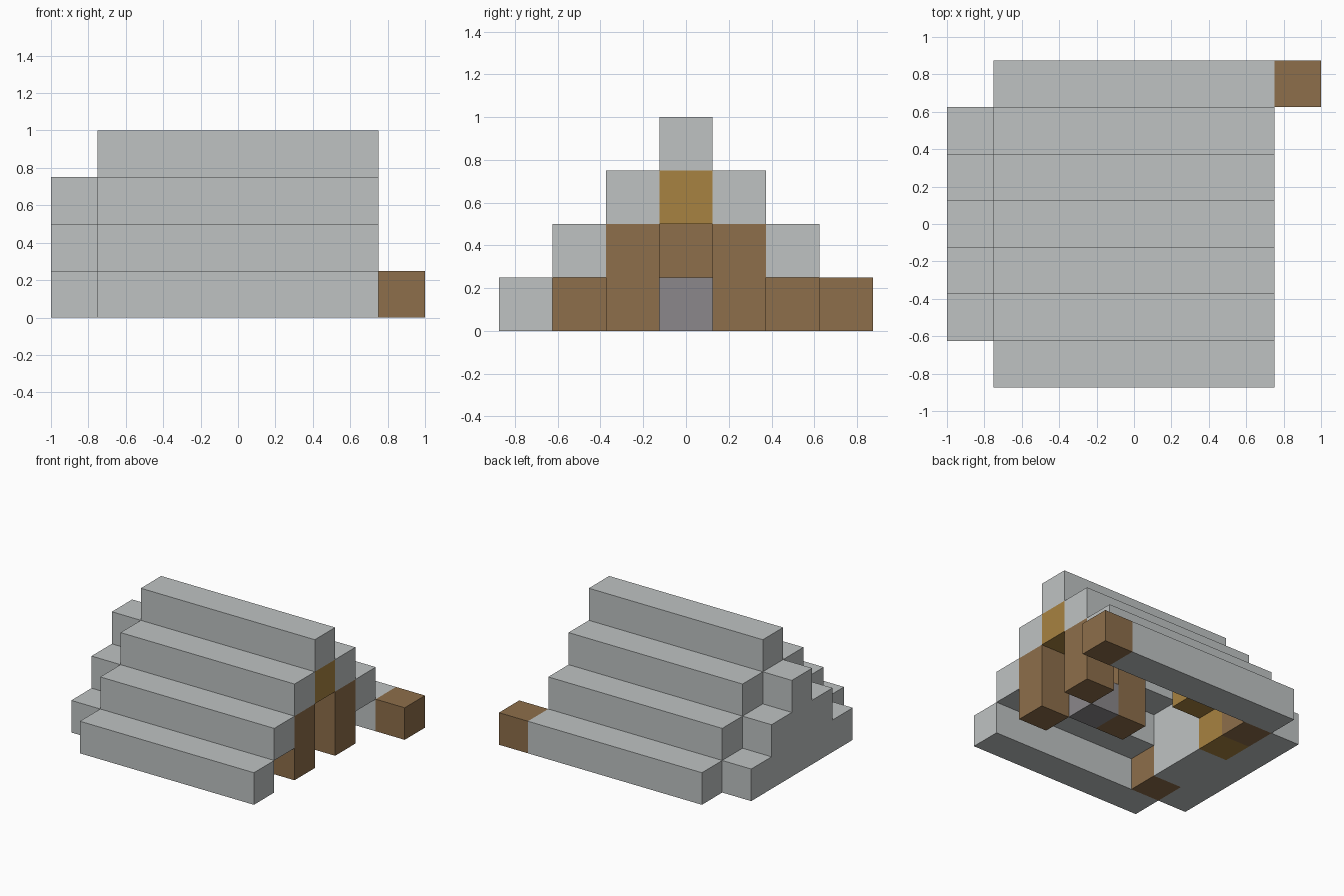
import bpy
import bmesh

cube = bpy.data.objects.get("Cube")
if cube:
    bpy.data.objects.remove(cube, do_unlink=True)

CELL = 0.25


def material(name, rgb):
    mat = bpy.data.materials.new(name)
    mat.use_nodes = True
    color = (*rgb, 1.0)
    mat.diffuse_color = color
    mat.node_tree.nodes["Principled BSDF"].inputs["Base Color"].default_value = color
    return mat


stone = material("pale_stone", (0.52, 0.545, 0.545))
wood = material("brown_wood", (0.27, 0.158, 0.069))
gold = material("golden_wood", (0.39, 0.225, 0.052))
iron = material("dark_stone", (0.256, 0.245, 0.256))


def block(name, start, size, mat):
    """Box on the cell grid: start cell and size in cells from the low corner."""
    mesh = bpy.data.meshes.new(name)
    bm = bmesh.new()
    bmesh.ops.create_cube(bm, size=1.0)
    origin = (-1.0, -0.875, 0.0)
    for v in bm.verts:
        v.co = [origin[i] + CELL * (start[i] + size[i] * (v.co[i] + 0.5))
                for i in range(3)]
    bm.to_mesh(mesh)
    bm.free()
    mesh.materials.append(mat)
    obj = bpy.data.objects.new(name, mesh)
    bpy.context.collection.objects.link(obj)
    return obj


# Stepped roof beams running along x, rising to the ridge
for row in range(7):
    level = 3 - abs(row - 3)
    block(f"roof_beam_{row}", (1, row, level), (6, 1, 1), stone)

# Stepped end wall
for level in range(3):
    block(f"end_wall_{level}", (0, 1 + level, level), (1, 5 - 2 * level, 1), stone)

# Inner wall with its coloured corner blocks
block("inner_wall_low", (1, 2, 0), (1, 2, 1), stone)
block("inner_wall_mid", (1, 2, 1), (1, 3, 1), stone)
block("inner_wall_top", (1, 3, 2), (1, 1, 1), stone)
block("inner_corner_front", (1, 1, 0), (1, 1, 1), wood)
block("inner_corner_back", (1, 5, 0), (1, 1, 1), wood)
block("inner_gold_block", (1, 4, 0), (1, 1, 1), gold)
block("inner_gold_shelf", (2, 4, 1), (1, 1, 1), gold)

# Doorway posts and lintel
for name, row in (("front", 2), ("back", 4)):
    block(f"door_post_{name}", (6, row, 0), (1, 1, 2), wood)
block("door_lintel", (6, 3, 2), (1, 1, 1), gold)

# Centre post, hearth block and projecting beam end
block("centre_post", (4, 3, 0), (1, 1, 2), wood)
block("hearth_block", (5, 3, 0), (1, 1, 1), iron)
block("beam_end", (7, 6, 0), (1, 1, 1), wood)
